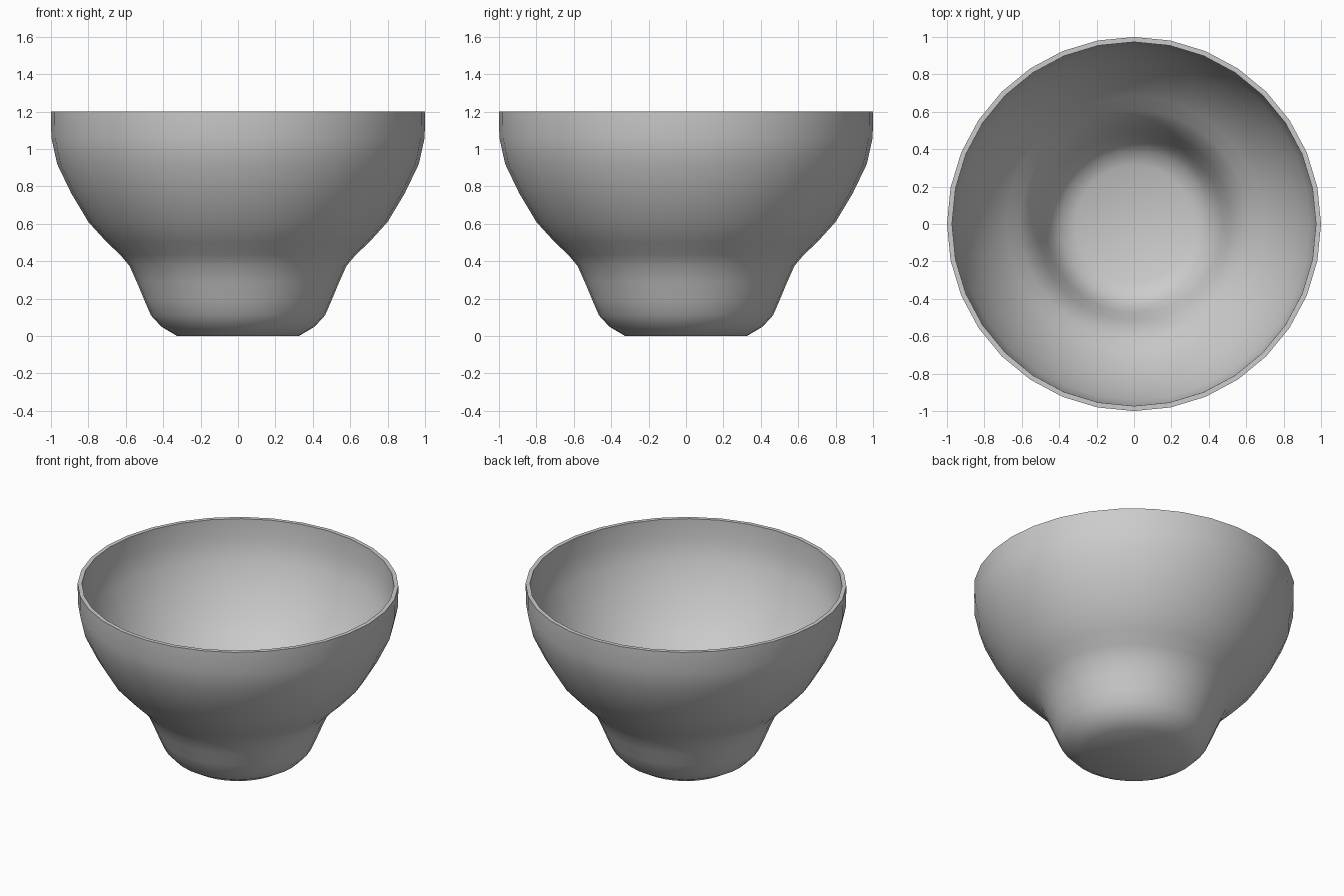
import bpy, bmesh, math

if "Cube" in bpy.data.objects:
    bpy.data.objects.remove(bpy.data.objects["Cube"])

SEGMENTS = 32
WALL = 0.027

# outer profile (radius, height) from base edge to rim
PROFILE = [(0.325, 0.005), (0.41, 0.05), (0.465, 0.11), (0.50, 0.19), (0.54, 0.286),
           (0.58, 0.375), (0.63, 0.435), (0.70, 0.50), (0.80, 0.61), (0.89, 0.76),
           (0.967, 0.92), (0.998, 1.06), (1.0, 1.2)]

# inner profile: outer profile moved inward along its normals
inner = []
for i, (r, z) in enumerate(PROFILE):
    r0, z0 = PROFILE[max(i - 1, 0)]
    r1, z1 = PROFILE[min(i + 1, len(PROFILE) - 1)]
    length = math.hypot(r1 - r0, z1 - z0)
    inner.append((r - WALL * (z1 - z0) / length, z + WALL * (r1 - r0) / length))
inner[-1] = (1.0 - WALL, 1.2)
inner[0] = (0.315, 0.005 + WALL)
outer = [(r, 0.0 if i == 0 else z) for i, (r, z) in enumerate(PROFILE)]

# bowl: lathe the closed wall section, capped by floor and base discs
bm = bmesh.new()
rings = []
for r, z in outer + inner[::-1]:
    rings.append([bm.verts.new((r * math.cos(2 * math.pi * k / SEGMENTS),
                                r * math.sin(2 * math.pi * k / SEGMENTS), z))
                  for k in range(SEGMENTS)])
for a, b in zip(rings, rings[1:]):
    for k in range(SEGMENTS):
        n = (k + 1) % SEGMENTS
        bm.faces.new((a[k], a[n], b[n], b[k]))
bm.faces.new(rings[0][::-1])
bm.faces.new(rings[-1])
bmesh.ops.recalc_face_normals(bm, faces=bm.faces)

mesh = bpy.data.meshes.new("bowl")
bm.to_mesh(mesh)
bm.free()
bowl = bpy.data.objects.new("bowl", mesh)
bpy.context.collection.objects.link(bowl)

# smooth body with a crisp rim
bpy.context.view_layer.objects.active = bowl
bowl.select_set(True)
bpy.ops.object.shade_smooth_by_angle(angle=math.radians(45))
